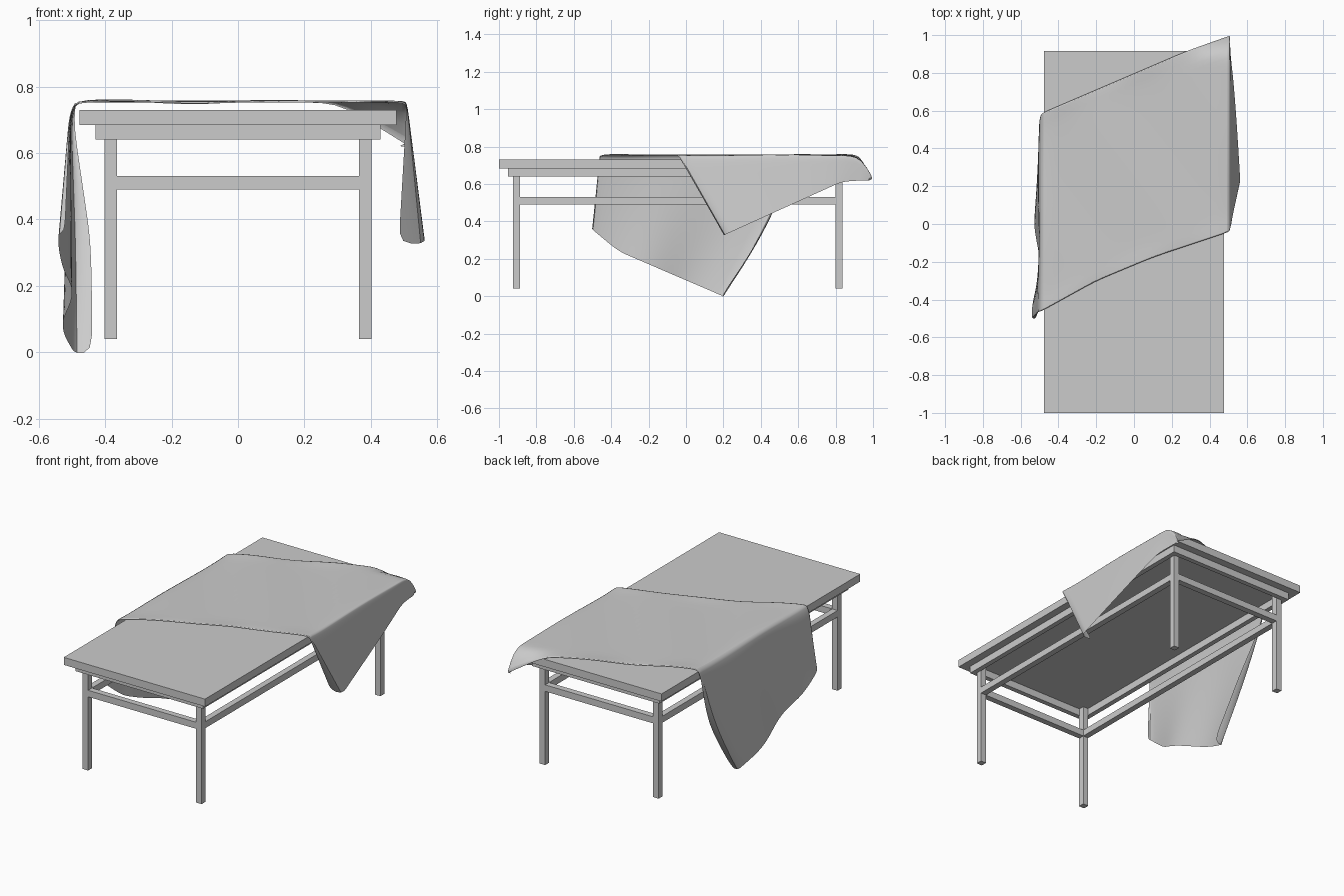
import bpy, bmesh, math

if "Cube" in bpy.data.objects:
    bpy.data.objects.remove(bpy.data.objects["Cube"])


def lerp(a, b, t):
    return a + (b - a) * t


def poly(pts, t):
    # piecewise-linear lookup, pts = [(t, value...), ...]
    for p, q in zip(pts, pts[1:]):
        if t <= q[0] + 1e-9:
            k = (t - p[0]) / (q[0] - p[0])
            return [lerp(a, b, k) for a, b in zip(p[1:], q[1:])]
    return list(pts[-1][1:])


def box(name, x0, x1, y0, y1, z0, z1):
    bpy.ops.mesh.primitive_cube_add(size=1, location=((x0+x1)/2, (y0+y1)/2, (z0+z1)/2))
    o = bpy.context.object
    o.name = name
    o.scale = (x1 - x0, y1 - y0, z1 - z0)
    bpy.ops.object.transform_apply(location=False, rotation=False, scale=True)


# Table top and apron frame
box("table_top", -0.477, 0.477, -1, 0.917, 0.684, 0.73)
AX, T = 0.43, 0.03
for side, x in (("left", -AX), ("right", AX - T)):
    box(f"{side}_apron", x, x + T, -0.952, 0.87, 0.64, 0.684)
for end, y in (("front", -0.952), ("back", 0.87 - T)):
    box(f"{end}_apron", -AX + T, AX - T, y, y + T, 0.64, 0.684)

# Legs and stretcher rails
LI, LO = 0.365, 0.402
Y = {"front": (-0.925, -0.888), "back": (0.80, 0.838)}
for end, (y0, y1) in Y.items():
    for side, (x0, x1) in {"left": (-LO, -LI), "right": (LI, LO)}.items():
        box(f"{end}_{side}_leg", x0, x1, y0, y1, 0.04, 0.684)
    box(f"{end}_rail", -LI, LI, y0, y1, 0.49, 0.53)
box("left_rail", -LO, -LI, -0.888, 0.80, 0.49, 0.53)
box("right_rail", LI, LO, -0.888, 0.80, 0.49, 0.53)

# Draped cloth: rows run left hem -> table top -> right hem
N = 18
ZT = 0.755
FRONT = [(-0.49, -0.465), (-0.2, -0.305), (0.1, -0.18), (0.505, -0.045)]
BACK = [(-0.49, 0.59), (0.0, 0.80), (0.28, 0.92), (0.505, 1.0)]
LEFT_HEM = [(0, -0.505, 0.36), (0.2, -0.36, 0.24), (1, 0.21, -0.005)]
RIGHT_HEM = [(0, 0.20, 0.325), (0.85, 0.84, 0.615), (1, 0.985, 0.62)]
DEPTHS = [0.03, 0.1, 0.25, 0.4, 0.55, 0.7, 0.85, 1.0]


def top_row(x):
    y0, y1 = poly(FRONT, x)[0], poly(BACK, x)[0]
    row = []
    for i in range(N + 1):
        v = i / N
        y = lerp(y0, y1, v)
        z = ZT + 0.003 * math.sin(9 * x + 7 * y)
        z += 0.006 * (math.exp(-v * 25) + math.exp((v - 1) * 25)) * (1 + math.sin(14 * x + 1)) * 0.6
        if y > 0.93:
            z -= (y - 0.93) * 1.8          # corner drooping past the table end
        row.append((x, y, z))
    a, b = row[0], row[-1]
    return [(a[0], a[1] + 0.005, a[2] - 0.007)] + row + [(b[0], b[1] - 0.005, b[2] - 0.007)]


def flap_row(side, d):
    hem, edge = (LEFT_HEM, -0.49) if side < 0 else (RIGHT_HEM, 0.505)
    start = top_row(edge)[1:-1]
    row = []
    for i in range(N + 1):
        v = i / N
        hy, hz = poly(hem, v)
        y, z = lerp(start[i][1], hy, d), lerp(start[i][2], hz, d)
        if v == 1 and side < 0:
            y += 0.04 * math.sin(math.pi * d)
        bulge = min(1, d * 10)
        if side < 0:
            x = edge - 0.015 * bulge - 0.02 * d * (1 - v) - 0.018 * d * math.sin(9 * v + 1.2)
        else:
            x = edge + 0.004 * bulge + 0.055 * d * max(0, 1 - 1.1 * v) ** 0.7
        row.append((x, y, z))
    a, b = row[0], row[-1]
    # loose edges turn back toward the table
    ka, kb = (0.02, 0.055) if side < 0 else (0.08, 0.02)
    wb = kb * min(1, d * 1.8)
    first = (a[0] - side * ka * d, a[1] + 0.005, a[2] - 0.007 * (1 - d))
    last = (b[0] - side * wb, b[1] - 0.005 - 0.02 * d * (side < 0), b[2] - 0.007 * (1 - d))
    return [first] + row + [last]


rows = [flap_row(-1, d) for d in reversed(DEPTHS)]
rows += [top_row(lerp(-0.49, 0.505, i / 14)) for i in range(15)]
rows += [flap_row(1, d) for d in DEPTHS]

bm = bmesh.new()
grid = [[bm.verts.new(p) for p in r] for r in rows]
for r, s in zip(grid, grid[1:]):
    for j in range(len(r) - 1):
        bm.faces.new((r[j], s[j], s[j+1], r[j+1]))
me = bpy.data.meshes.new("tablecloth")
bm.to_mesh(me)
bm.free()
cloth = bpy.data.objects.new("tablecloth", me)
bpy.context.collection.objects.link(cloth)
sub = cloth.modifiers.new("smooth", "SUBSURF")
sub.levels = sub.render_levels = 1
bpy.ops.object.select_all(action="DESELECT")
cloth.select_set(True)
bpy.context.view_layer.objects.active = cloth
bpy.ops.object.shade_smooth_by_angle(angle=math.radians(50))
